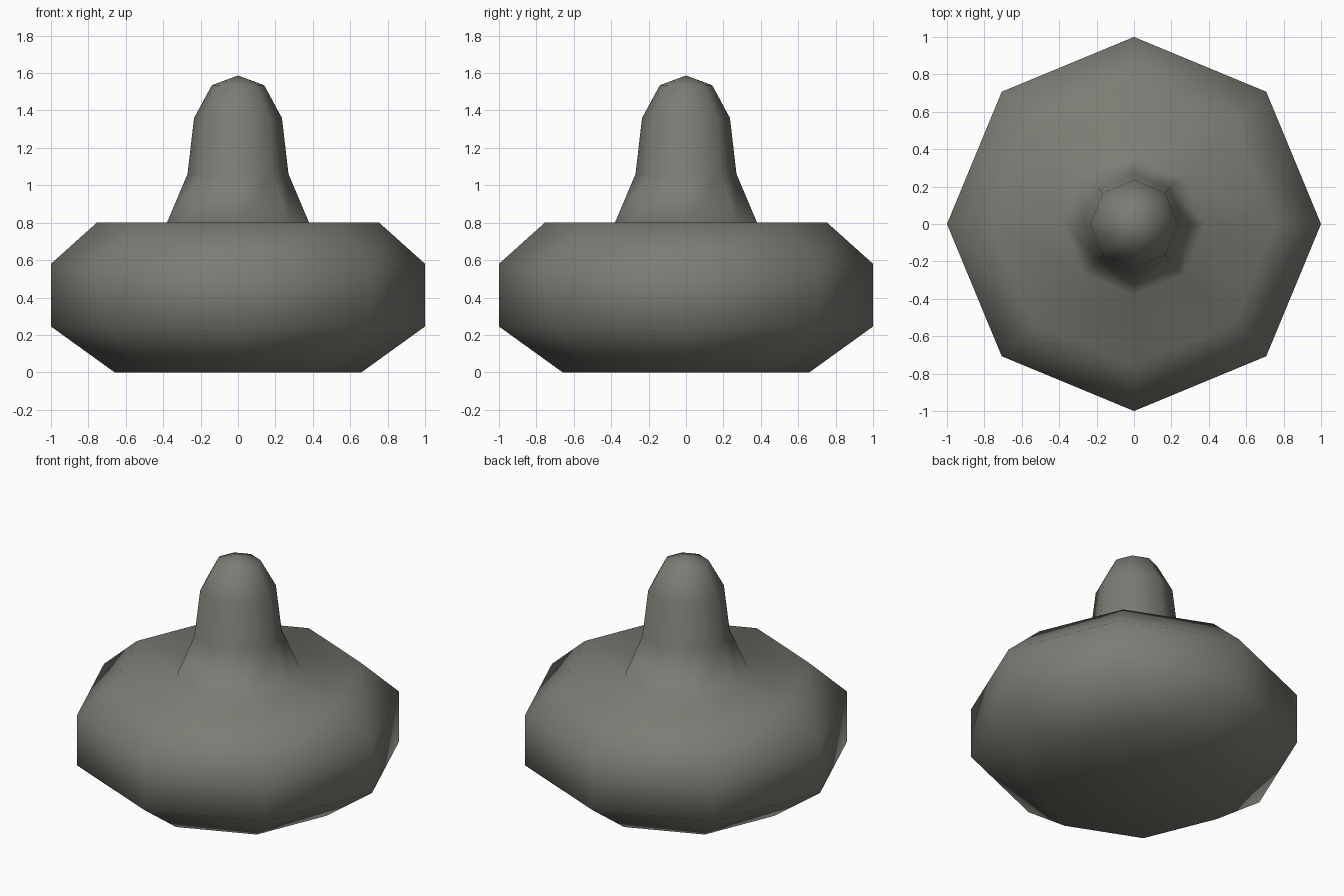
import bpy, bmesh, math

if "Cube" in bpy.data.objects:
    bpy.data.objects.remove(bpy.data.objects["Cube"])

SIDES = 8

# One stone-like grey for everything
grey = bpy.data.materials.new("warm_grey")
grey.diffuse_color = (0.20, 0.203, 0.175, 1)
grey.use_nodes = True
grey.node_tree.nodes["Principled BSDF"].inputs["Base Color"].default_value = grey.diffuse_color


def lathe(name, profile):
    """Smooth eight-sided turned body; profile points are (radius, height)."""
    bm = bmesh.new()
    rings = []
    for r, z in profile:
        if r == 0:
            rings.append([bm.verts.new((0, 0, z))] * SIDES)
        else:
            rings.append([bm.verts.new((r * math.cos(math.tau * i / SIDES),
                                        r * math.sin(math.tau * i / SIDES), z))
                          for i in range(SIDES)])
    for low, high in zip(rings, rings[1:]):
        for i in range(SIDES):
            j = (i + 1) % SIDES
            corners = list(dict.fromkeys((low[i], low[j], high[j], high[i])))
            bm.faces.new(corners)
    bmesh.ops.recalc_face_normals(bm, faces=bm.faces)
    for f in bm.faces:
        f.smooth = True
    mesh = bpy.data.meshes.new(name)
    bm.to_mesh(mesh)
    bm.free()
    mesh.materials.append(grey)
    obj = bpy.data.objects.new(name, mesh)
    bpy.context.collection.objects.link(obj)
    return obj


# Wide faceted base flowing into a flared stem with a rounded tip
lathe("knobbed_body", [
    (0, 0), (0.66, 0), (1.0, 0.245), (1.0, 0.58), (0.755, 0.80),
    (0.38, 0.80), (0.27, 1.06), (0.235, 1.36), (0.14, 1.535), (0, 1.587),
])
